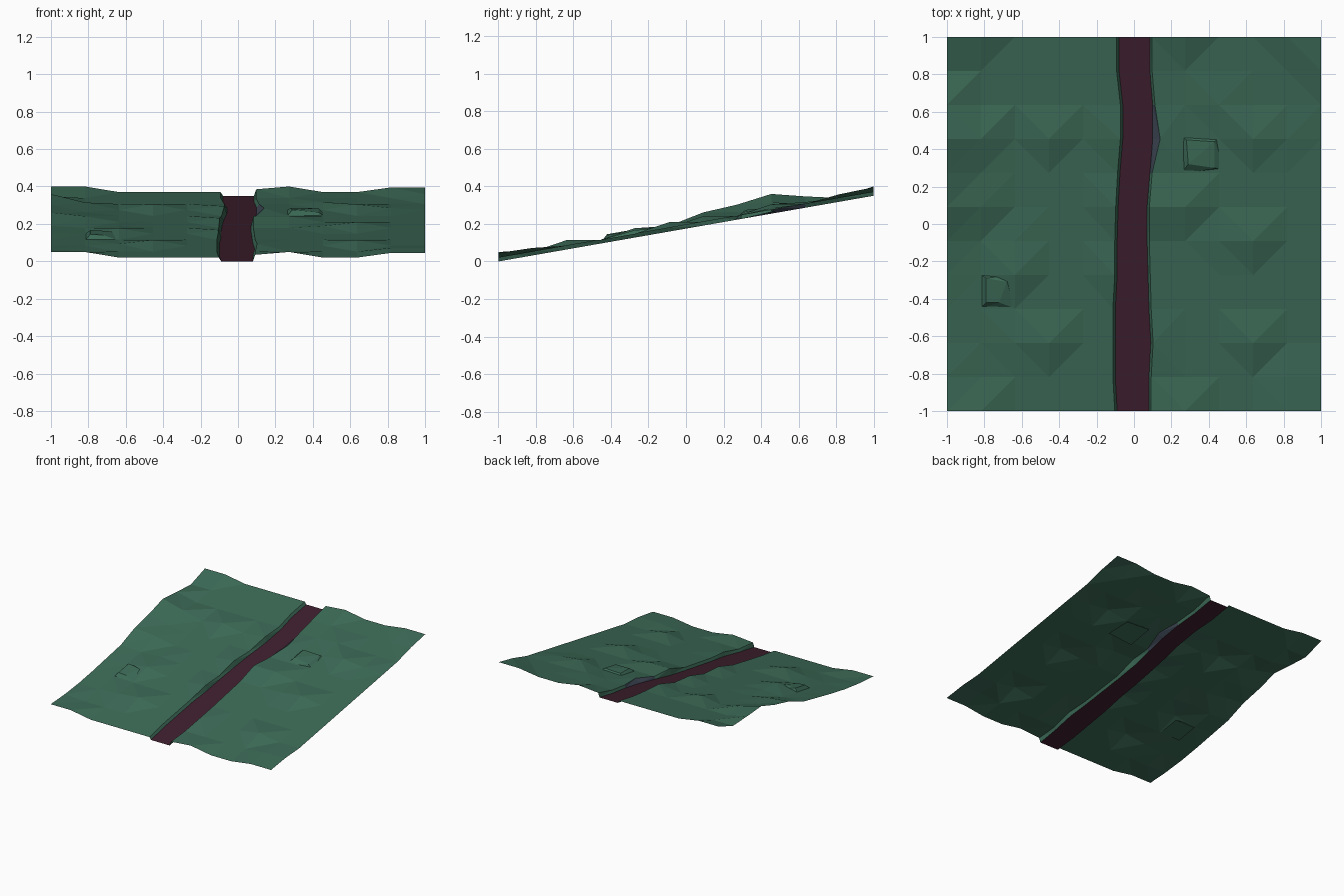
import bpy, bmesh

if "Cube" in bpy.data.objects:
    bpy.data.objects.remove(bpy.data.objects["Cube"])

N = 11                      # grid cells per side


def coord(k):
    return -1 + 2 * k / N


def slope(y):               # height of the hillside under the path
    return 0.175 * (y + 1)


def material(name, rgb):
    m = bpy.data.materials.new(name)
    m.diffuse_color = (*rgb, 1)
    m.use_nodes = True
    m.node_tree.nodes["Principled BSDF"].inputs["Base Color"].default_value = m.diffuse_color
    return m


GRASS = material("grass green", (0.045, 0.145, 0.095))
PATH = material("dark plum path", (0.048, 0.014, 0.027))
BANK = material("slate bank", (0.045, 0.06, 0.085))


def strip_mesh(name, columns, mats, rule=None):
    """Skin neighbouring columns of points with triangles."""
    bm = bmesh.new()
    cols = [[bm.verts.new(p) for p in col] for col in columns]
    for a, b in zip(cols, cols[1:]):
        for j in range(N):
            f = bm.faces.new((a[j], b[j], b[j + 1], a[j + 1]))
            if rule:
                f.material_index = rule(f.calc_center_median())
    bmesh.ops.triangulate(bm, faces=bm.faces[:])
    me = bpy.data.meshes.new(name)
    bm.to_mesh(me)
    bm.free()
    for m in mats:
        me.materials.append(m)
    ob = bpy.data.objects.new(name, me)
    bpy.context.collection.objects.link(ob)
    return ob


# path edges, front to back
left_x = [-.09, -.1, -.1, -.1, -.09, -.09, -.085, -.075, -.06, -.06, -.08, -.08]
right_x = [.08, .08, .09, .08, .075, .07, .07, .085, .1, .1, .085, .085]
left_path = [(x, coord(j), slope(coord(j))) for j, x in enumerate(left_x)]
right_path = [(x, coord(j), slope(coord(j))) for j, x in enumerate(right_x)]
strip_mesh("path", [left_path, right_path], [PATH])

# grass height above the slope: tile edges first, then single bumps
end_profile = [.05, .05, .02, .02, .02, .02, .035, .05, .02, .02, .045, .045]
west_edge = [.05, .03, .02, .02, .025, .03, .07, .08, .105, .06, .02, .05]
bumps = {(1, 6): .05, (1, 7): .04, (1, 8): .06, (3, 8): .05, (2, 5): .03,
         (2, 4): .05, (3, 2): .05, (2, 2): .03, (5, 4): .04, (5, 6): .04,
         (5, 8): .04, (6, 2): .03, (6, 6): .05, (6, 8): .03, (7, 6): .05,
         (9, 8): .05, (8, 5): .03, (9, 5): .05, (9, 2): .05, (10, 1): .04,
         (10, 8): .03, (8, 9): .03, (11, 1): .04, (11, 10): .04}


def rise(i, j):
    if j in (0, N):
        return end_profile[i]
    if i == 0:
        return west_edge[j]
    return bumps.get((i, j), .02)


def grass_column(i):
    pts = []
    for j in range(N + 1):
        x, y = coord(i), coord(j)
        if i == 5:
            x = left_x[j] - .013
        if i == 6:
            x = right_x[j] + (.04 if j == 8 else .012)
        pts.append((x, y, slope(y) + rise(i, j)))
    return pts


west = [grass_column(i) for i in range(6)]
east = [grass_column(i) for i in range(6, 12)]
strip_mesh("left_grass", west, [GRASS])
strip_mesh("right_grass", east, [GRASS])

# banks between grass and path, bare where the path bends
strip_mesh("left_bank", [west[-1], left_path], [GRASS])
strip_mesh("right_bank", [right_path, east[0]], [GRASS, BANK],
           lambda c: 1 if .2 < c.y < .7 else 0)


# grassy stones: skewed frustums half sunk into the slope
def stone(name, base, top):
    bm = bmesh.new()
    lo = [bm.verts.new(p) for p in base]
    hi = [bm.verts.new(p) for p in top]
    bm.faces.new(hi)
    bm.faces.new(lo[::-1])
    for k in range(4):
        n = (k + 1) % 4
        bm.faces.new((lo[k], lo[n], hi[n], hi[k]))
    bmesh.ops.triangulate(bm, faces=bm.faces[:])
    bmesh.ops.recalc_face_normals(bm, faces=bm.faces[:])
    me = bpy.data.meshes.new(name)
    bm.to_mesh(me)
    bm.free()
    me.materials.append(GRASS)
    bpy.context.collection.objects.link(bpy.data.objects.new(name, me))


stone("right_stone",
      [(.25, .265, .225), (.49, .29, .225), (.45, .46, .265), (.25, .475, .265)],
      [(.29, .32, .275), (.43, .3, .262), (.43, .44, .285), (.28, .45, .285)])
stone("left_stone",
      [(-.82, -.45, .108), (-.64, -.45, .112), (-.64, -.27, .14), (-.82, -.27, .14)],
      [(-.79, -.42, .145), (-.72, -.42, .14), (-.68, -.31, .16), (-.79, -.29, .168)])
